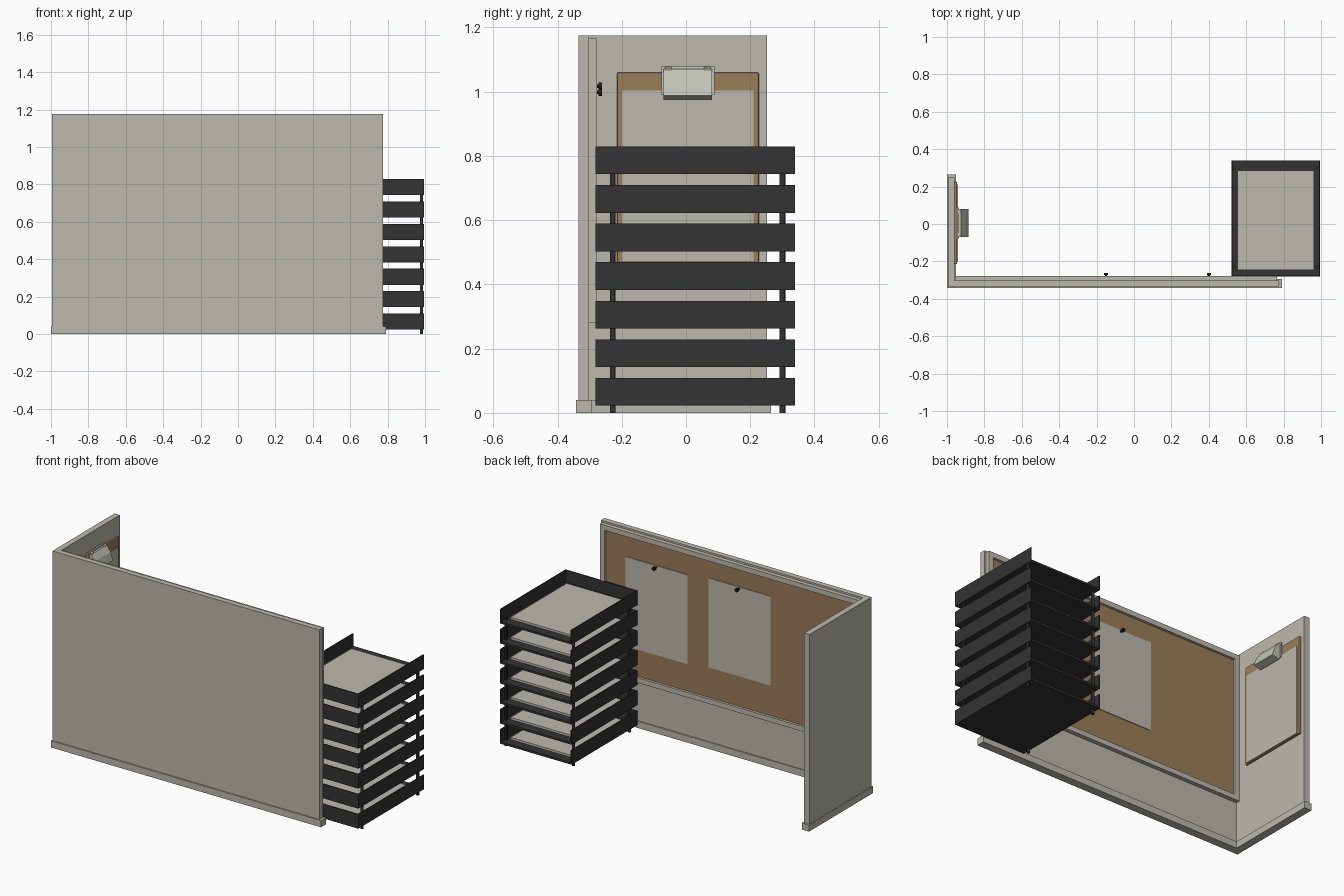
import bpy, bmesh, math

if "Cube" in bpy.data.objects:
    bpy.data.objects.remove(bpy.data.objects["Cube"])


def material(name, rgb):
    m = bpy.data.materials.new(name)
    m.diffuse_color = (*rgb, 1)
    m.use_nodes = True
    m.node_tree.nodes["Principled BSDF"].inputs["Base Color"].default_value = m.diffuse_color
    return m


BEIGE = material("warm_grey", (0.50, 0.485, 0.42))
PAPER = material("paper", (0.50, 0.485, 0.42))
CORK = material("cork_brown", (0.33, 0.205, 0.10))
BLACK = material("black_plastic", (0.033, 0.033, 0.034))
METAL = material("clip_metal", (0.55, 0.55, 0.48))
PIN = material("pin_black", (0.012, 0.012, 0.012))


def finish(name, bm, mat):
    bmesh.ops.recalc_face_normals(bm, faces=bm.faces)
    me = bpy.data.meshes.new(name)
    bm.to_mesh(me)
    bm.free()
    ob = bpy.data.objects.new(name, me)
    me.materials.append(mat)
    bpy.context.collection.objects.link(ob)
    return ob


def add_box(bm, x, y, z):
    r = bmesh.ops.create_cube(bm, size=1)
    for v in r["verts"]:
        v.co = [a + (c + 0.5) * (b - a) for c, (a, b) in zip(v.co, (x, y, z))]


def boxes(name, mat, *parts):
    bm = bmesh.new()
    for p in parts:
        add_box(bm, *p)
    return finish(name, bm, mat)


def prism(name, mat, pts, y0, y1):
    """Extrude an x-z outline along y."""
    bm = bmesh.new()
    f = bm.faces.new([bm.verts.new((x, y0, z)) for x, z in pts])
    r = bmesh.ops.extrude_face_region(bm, geom=[f])
    for v in r["geom"]:
        if isinstance(v, bmesh.types.BMVert):
            v.co.y = y1
    return finish(name, bm, mat)


def rod(name, mat, loc, radius, depth, axis="Z", sides=12):
    rot = (math.pi / 2, 0, 0) if axis == "Y" else (0, 0, 0)
    bpy.ops.mesh.primitive_cylinder_add(vertices=sides, radius=radius, depth=depth,
                                        location=loc, rotation=rot)
    ob = bpy.context.object
    ob.name = name
    ob.data.materials.append(mat)
    bpy.ops.object.shade_smooth_by_angle()
    return ob


# Partition walls and their base trim
boxes("front_wall", BEIGE, ((-0.995, 0.775), (-0.335, -0.302), (0.04, 1.175)))
boxes("side_wall", BEIGE, ((-0.995, -0.96), (-0.302, 0.252), (0.04, 1.175)))
boxes("front_base", BEIGE, ((-1.0, 0.79), (-0.343, -0.294), (0, 0.04)))
boxes("side_base", BEIGE, ((-1.0, -0.953), (-0.294, 0.264), (0, 0.04)))

# Cork board with a rectangular frame
X0, X1, Z0, Z1, W = -0.958, 0.765, 0.28, 1.165, 0.03
FY = (-0.302, -0.277)
boxes("cork_board", CORK, ((X0 + W, X1 - W), (-0.302, -0.292), (Z0 + W, Z1 - W)))
boxes("board_frame", BEIGE,
      ((X0, X1), FY, (Z0, Z0 + W)), ((X0, X1), FY, (Z1 - W, Z1)),
      ((X0, X0 + W), FY, (Z0 + W, Z1 - W)), ((X1 - W, X1), FY, (Z0 + W, Z1 - W)))

# Pinned sheets
for i, (px, pz) in enumerate(((0.40, 0.998), (-0.15, 1.017))):
    boxes(f"pinned_sheet_{i}", PAPER,
          ((px - 0.207, px + 0.203), (-0.292, -0.288), (pz - 0.525, pz + 0.01)))
    rod(f"pin_shaft_{i}", PIN, (px, -0.281, pz), 0.006, 0.016, "Y")
    rod(f"pin_head_{i}", PIN, (px, -0.267, pz), 0.011, 0.012, "Y")

# Clipboard on the side wall
board = boxes("clipboard", CORK, ((-0.96, -0.946), (-0.215, 0.227), (0.467, 1.06)))
bev = board.modifiers.new("corners", "BEVEL")
bev.width, bev.segments = 0.005, 2
boxes("clipboard_sheet", PAPER, ((-0.946, -0.942), (-0.2, 0.21), (0.473, 1.003)))
boxes("clip_plate", METAL, ((-0.946, -0.936), (-0.077, 0.088), (0.99, 1.08)))
prism("clip_jaw", METAL,
      [(-0.936, 1.07), (-0.925, 1.07), (-0.9, 1.035), (-0.885, 0.988),
       (-0.93, 0.975), (-0.936, 0.985)], -0.07, 0.081)
for i, y in enumerate((-0.055, 0.066)):
    rod(f"clip_rivet_{i}", METAL, (-0.932, y, 1.068), 0.009, 0.02, "Y")

# Stacked letter trays, open at the back
TX, TY, T, H = (0.52, 0.995), (-0.282, 0.34), 0.006, 0.086
for i in range(7):
    z = 0.023 + 0.12 * i
    boxes(f"tray_{i}", BLACK,
          (TX, TY, (z, z + 0.012)),
          ((TX[0], TX[0] + T), TY, (z + 0.012, z + H)),
          ((TX[1] - T, TX[1]), TY, (z + 0.012, z + H)),
          ((TX[0] + T, TX[1] - T), (TY[0], TY[0] + T), (z + 0.012, z + H)))
    boxes(f"tray_papers_{i}", PAPER,
          ((0.553, 0.963), (-0.247, 0.285), (z + 0.012, z + 0.025)))

# Corner posts running through the trays
for i, x in enumerate((0.535, 0.981)):
    for j, y in enumerate((-0.228, 0.30)):
        rod(f"tray_post_{i}_{j}", BLACK, (x, y, 0.385), 0.009, 0.77)
